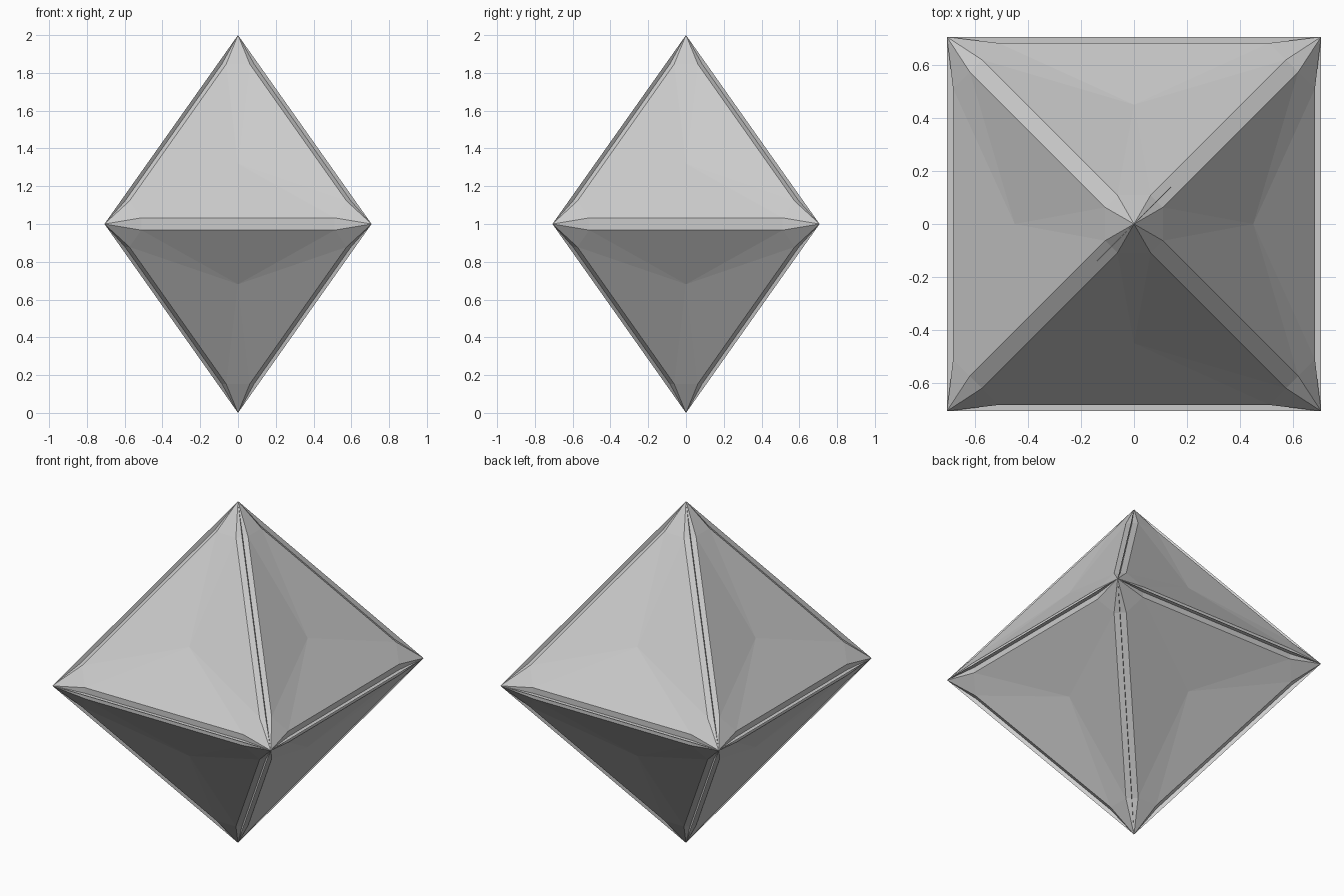
import bpy, bmesh
from itertools import combinations
from mathutils import Vector

if "Cube" in bpy.data.objects:
    bpy.data.objects.remove(bpy.data.objects["Cube"])

SIDE = 0.5 ** 0.5    # half width of the square waist
ALONG, INSET, DENT = 0.195, 0.04, 0.025
MID = Vector((0, 0, 1))

waist = [Vector((x * SIDE, y * SIDE, 1)) for x, y in ((-1, -1), (1, -1), (1, 1), (-1, 1))]
corners = waist + [Vector((0, 0, 2)), Vector((0, 0, 0))]
faces = [(i, (i + 1) % 4, tip) for i in range(4) for tip in (4, 5)]


def near_point(a, b, c):
    """Point on face abc, close to corner a and slightly in from edge ab."""
    along = (corners[b] - corners[a]).normalized()
    to_c = corners[c] - corners[a]
    inward = (to_c - along * to_c.dot(along)).normalized()
    return corners[a] + along * ALONG + inward * INSET


def finish(name, bm, recalc=True):
    if recalc:
        bmesh.ops.recalc_face_normals(bm, faces=bm.faces)
    mesh = bpy.data.meshes.new(name)
    bm.to_mesh(mesh)
    bm.free()
    bpy.context.collection.objects.link(bpy.data.objects.new(name, mesh))


# Closed shell: dented facets joined by tapering chamfers
bm = bmesh.new()
tips = [bm.verts.new(p) for p in corners]
near = {}
for f in faces:
    for k in range(3):
        a, b, c = f[k], f[(k + 1) % 3], f[(k + 2) % 3]
        near[a, b, c] = bm.verts.new(near_point(a, b, c))
        near[a, c, b] = bm.verts.new(near_point(a, c, b))
for f in faces:
    flat = sum((corners[i] for i in f), Vector()) / 3
    centre = bm.verts.new(flat - (flat - MID).normalized() * DENT)
    ring = []
    for k in range(3):
        a, b, c = f[k], f[(k + 1) % 3], f[(k + 2) % 3]
        bm.faces.new((tips[a], near[a, b, c], near[a, c, b]))
        ring += [near[a, b, c], near[b, a, c]]
    for k in range(6):
        bm.faces.new((centre, ring[k], ring[(k + 1) % 6]))

# Chamfer strips, plus the thin fin standing on each one
fins = bmesh.new()
for a, b in combinations(range(6), 2):
    c, d = ([x for f in faces if a in f and b in f for x in f if x not in (a, b)] + [None] * 2)[:2]
    if c is None:
        continue
    ac, ad, bc, bd = near[a, b, c], near[a, b, d], near[b, a, c], near[b, a, d]
    bm.faces.new((ac, bc, bd, ad))
    bm.faces.new((tips[a], ac, ad))
    bm.faces.new((tips[b], bd, bc))
    fins.faces.new([fins.verts.new(p) for p in (
        corners[a], corners[b], (bc.co + bd.co) / 2, (ac.co + ad.co) / 2)])

finish("octahedron_shell", bm)
finish("edge_fins", fins, recalc=False)
